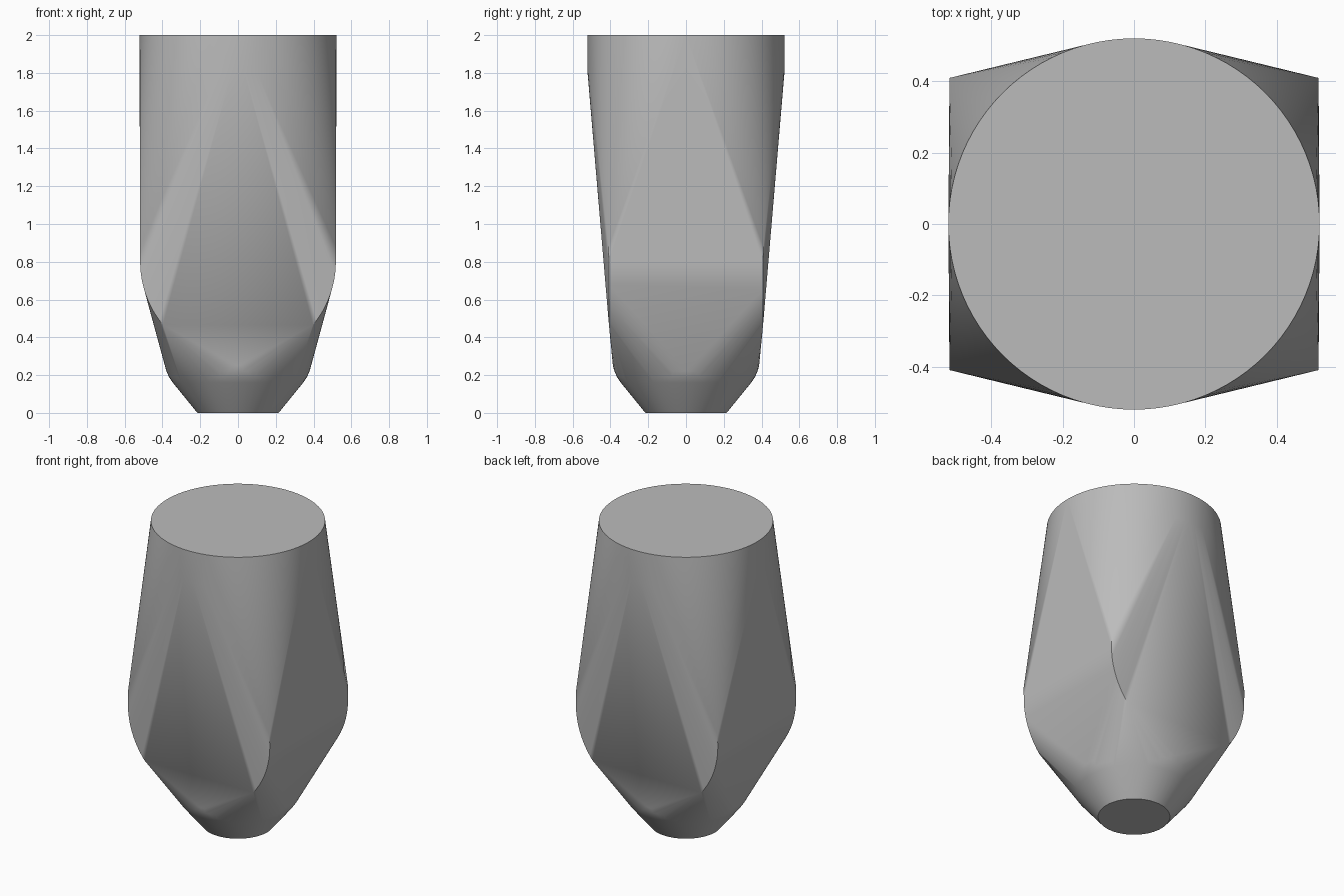
import bpy, bmesh, math

old = bpy.data.objects.get("Cube")
if old:
    bpy.data.objects.remove(old, do_unlink=True)

mat = bpy.data.materials.new("plain_grey")
mat.use_nodes = True
grey = (0.5, 0.5, 0.5, 1)
mat.diffuse_color = grey
mat.node_tree.nodes["Principled BSDF"].inputs["Base Color"].default_value = grey

bm = bmesh.new()


def ring(radius, z, count=96):
    for i in range(count):
        a = 2 * math.pi * i / count
        bm.verts.new((radius * math.cos(a), radius * math.sin(a), z))


# Round top collar and the tapered, rounded foot
for radius, z in [(0.521, 2), (0.521, 1.8), (0.387, 0.25), (0.379, 0.22),
                  (0.365, 0.19), (0.345, 0.16), (0.215, 0)]:
    ring(radius, z)

# Curved shoulder edges at the four corners
for sx in (-1, 1):
    for sy in (-1, 1):
        bm.verts.new((sx * 0.518, sy * 0.41, 0.88))
        for i in range(13):
            a = math.radians(40 * i / 12)
            bm.verts.new((sx * 0.518 * math.cos(a), sy * 0.408, 0.8 - 0.52 * math.sin(a)))

# Stretch one tight skin over all the sections
hull = bmesh.ops.convex_hull(bm, input=bm.verts[:])
spare = {v for v in hull["geom_interior"] + hull["geom_unused"]
         if isinstance(v, bmesh.types.BMVert)}
bmesh.ops.delete(bm, geom=list(spare), context="VERTS")
bmesh.ops.dissolve_limit(bm, angle_limit=math.radians(0.3),
                         verts=bm.verts[:], edges=bm.edges[:])
bmesh.ops.recalc_face_normals(bm, faces=bm.faces[:])

mesh = bpy.data.meshes.new("tapered_body")
bm.to_mesh(mesh)
bm.free()
mesh.materials.append(mat)
body = bpy.data.objects.new("tapered_body", mesh)
bpy.context.collection.objects.link(body)

# Smooth shading with crisp rims
bpy.ops.object.select_all(action="DESELECT")
body.select_set(True)
bpy.context.view_layer.objects.active = body
bpy.ops.object.shade_smooth_by_angle(angle=math.radians(30))
